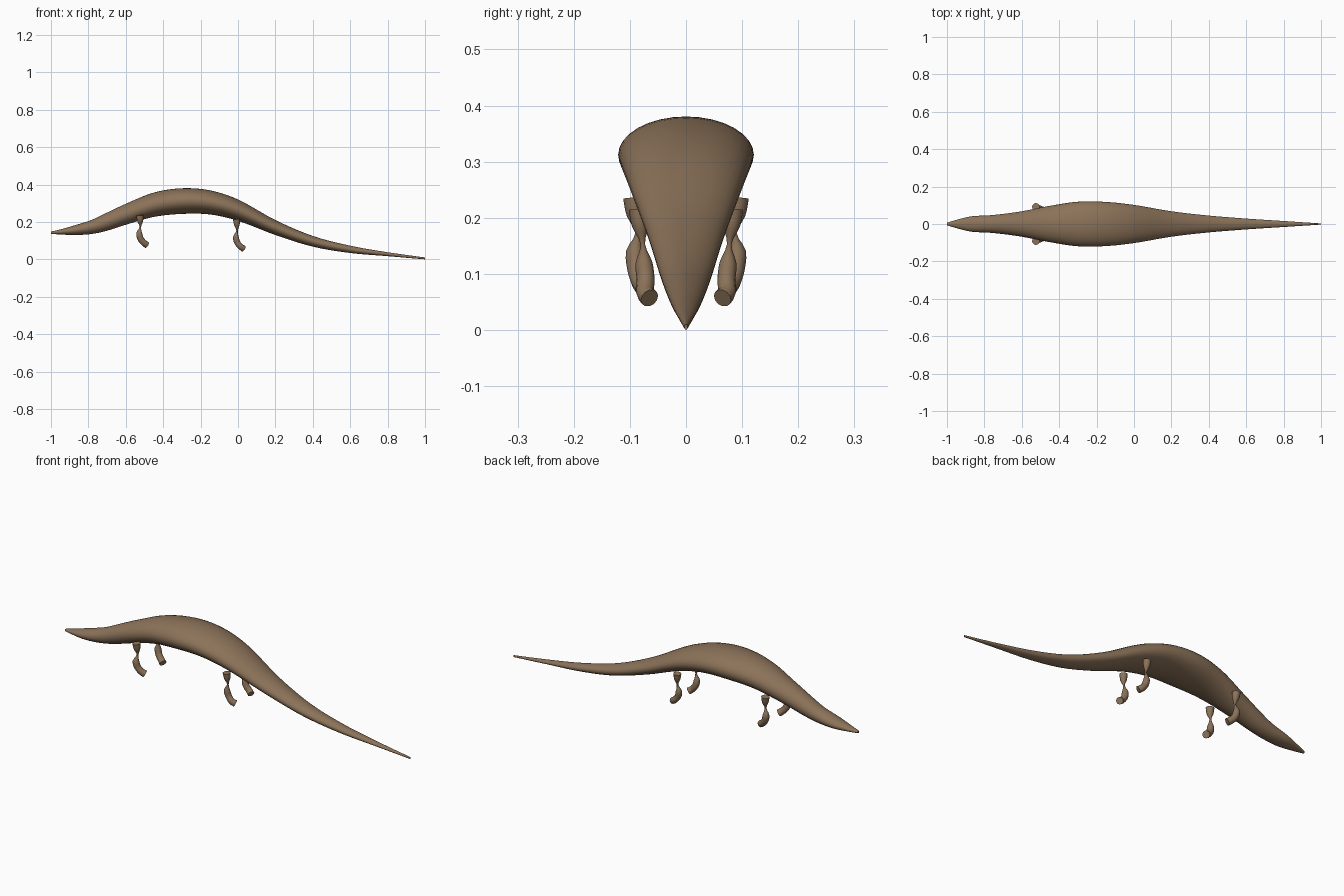
import bpy
import bmesh
import math
from mathutils import Vector

default_cube = bpy.data.objects.get("Cube")
if default_cube:
    bpy.data.objects.remove(default_cube, do_unlink=True)

# Single skin colour
skin = bpy.data.materials.new("brown skin")
skin.use_nodes = True
skin_colour = (0.26, 0.17, 0.10, 1)
skin.diffuse_color = skin_colour
skin_shader = skin.node_tree.nodes["Principled BSDF"]
skin_shader.inputs["Base Color"].default_value = skin_colour
skin_shader.inputs["Roughness"].default_value = 0.8


def hermite(start, end, start_slope, end_slope, t):
    """Cubic blend of one value between two stations."""
    return ((2 * t**3 - 3 * t**2 + 1) * start + (t**3 - 2 * t**2 + t) * start_slope
            + (3 * t**2 - 2 * t**3) * end + (t**3 - t**2) * end_slope)


def smooth_stations(stations, steps):
    """Insert smoothly blended stations, using the first value as parameter."""
    def slope(i, k):
        before, after = stations[max(i - 1, 0)], stations[min(i + 1, len(stations) - 1)]
        return (after[k] - before[k]) / (after[0] - before[0])

    result = []
    for i in range(len(stations) - 1):
        a, b = stations[i], stations[i + 1]
        span = b[0] - a[0]
        for step in range(steps):
            t = step / steps
            blended = [a[0] + span * t]
            for k in range(1, len(a)):
                blended.append(hermite(a[k], b[k], slope(i, k) * span,
                                       slope(i + 1, k) * span, t))
            result.append(blended)
    result.append(list(stations[-1]))
    return result


def skin_rings(name, rings):
    """Bridge equal rings of points into a capped, smooth tube."""
    bm = bmesh.new()
    loops = [[bm.verts.new(point) for point in ring] for ring in rings]
    count = len(loops[0])
    for lower, upper in zip(loops, loops[1:]):
        for i in range(count):
            j = (i + 1) % count
            bm.faces.new((lower[i], lower[j], upper[j], upper[i]))
    bm.faces.new(loops[0])
    bm.faces.new(loops[-1])
    bmesh.ops.recalc_face_normals(bm, faces=bm.faces)
    mesh = bpy.data.meshes.new(name)
    bm.to_mesh(mesh)
    bm.free()
    mesh.materials.append(skin)
    part = bpy.data.objects.new(name, mesh)
    bpy.context.collection.objects.link(part)
    bpy.ops.object.select_all(action="DESELECT")
    part.select_set(True)
    bpy.context.view_layer.objects.active = part
    bpy.ops.object.shade_smooth_by_angle(angle=math.radians(50))
    return part


def ellipse(centre, side, up, count):
    angles = [math.tau * i / count for i in range(count)]
    return [centre + side * math.cos(a) + up * math.sin(a) for a in angles]


# Body from snout to tail tip: x, top height, underside height, half width
body_stations = [
    (-1, .148, .136, .007),
    (-.95, .16, .133, .022),
    (-.87, .183, .13, .041),
    (-.78, .212, .136, .046),
    (-.7, .25, .153, .054),
    (-.6, .297, .185, .068),
    (-.45, .357, .227, .097),
    (-.3, .38, .243, .119),
    (-.15, .369, .24, .118),
    (0, .32, .206, .102),
    (.2, .21, .13, .068),
    (.4, .125, .068, .045),
    (.6, .073, .034, .029),
    (.8, .038, .017, .016),
    (1, .01, 0, .003),
]
body_rings = []
for x, top, bottom, half_width in smooth_stations(body_stations, 5):
    body_rings.append(ellipse(Vector((x, 0, (top + bottom) / 2)),
                              Vector((0, half_width, 0)),
                              Vector((0, 0, (top - bottom) / 2)), 32))
skin_rings("body", body_rings)


def leg(name, hip, side, outward, thickness):
    """Curved limb pinched at the knee; stations: parameter, x, y, z, radius."""
    stations = [
        (0, 0, .004, 0, .019),
        (1, .002, .002, -.03, .015),
        (2, .003, -.002, -.062, .004),
        (3, -.003, outward, -.095, .015),
        (4, .004, outward - .003, -.125, .016),
        (5, .022, -.006, -.147, .016),
        (6, .038, -.014, -.158, .017),
    ]
    path = smooth_stations(stations, 3)
    centres = [Vector((hip[0] + p[1], side * (hip[1] + p[2]), hip[2] + p[3]))
               for p in path]
    rings = []
    for i, centre in enumerate(centres):
        along = centres[min(i + 1, len(centres) - 1)] - centres[max(i - 1, 0)]
        across = along.cross(Vector((0, 1, 0))).normalized()
        sideways = across.cross(along).normalized()
        radius = path[i][4] * thickness
        rings.append(ellipse(centre, across * radius, sideways * radius, 12))
    skin_rings(name, rings)


# Two pairs of limbs, mirrored across the body
for label, side in (("far", 1), ("near", -1)):
    leg("front_leg_" + label, (-.525, .088, .235), side, .003, 1.05)
    leg("rear_leg_" + label, (-.008, .079, .215), side, -.004, 1)
